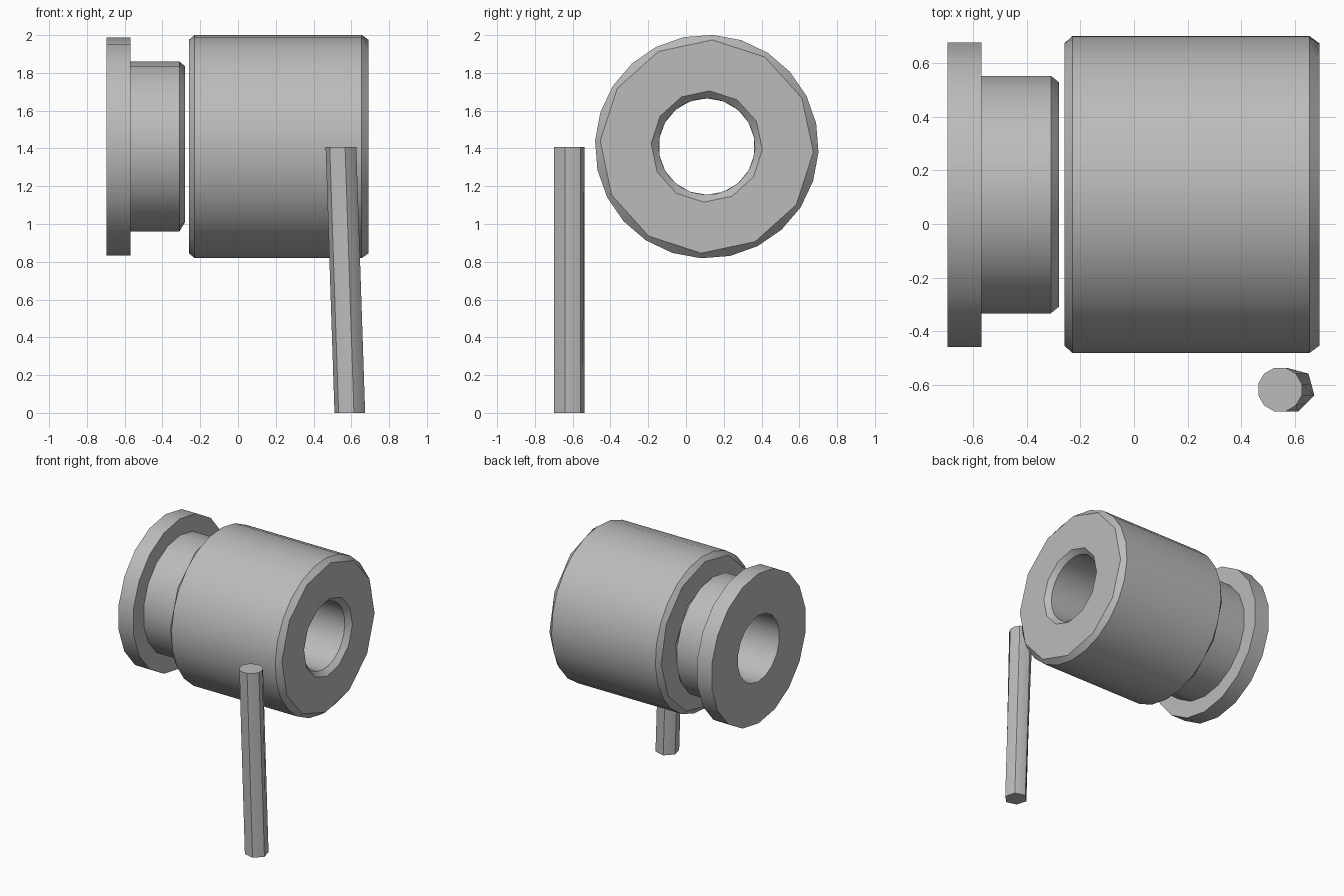
import bpy, bmesh
from math import radians, cos, sin
from mathutils import Vector

cube = bpy.data.objects.get("Cube")
if cube:
    bpy.data.objects.remove(cube, do_unlink=True)

# Single plain grey
GREY = (0.5, 0.5, 0.5, 1.0)
grey = bpy.data.materials.new("plain_grey")
grey.use_nodes = True
grey.diffuse_color = GREY
grey.node_tree.nodes["Principled BSDF"].inputs["Base Color"].default_value = GREY

AXIS_Y, AXIS_Z = 0.11, 1.41


def ring_points(radius, sides, phase, coarse):
    """Circle in 2D; a coarse ring has every other point pulled onto the chord."""
    pts = [Vector((cos(phase + radians(360) * i / sides),
                   sin(phase + radians(360) * i / sides))) * radius
           for i in range(sides)]
    if coarse:
        pts = [p if i % 2 == 0 else (pts[i - 1] + pts[(i + 1) % sides]) / 2
               for i, p in enumerate(pts)]
    return pts


def skin(bm, rings, closed):
    """Join successive rings with faces; closed also joins last to first."""
    for k in range(len(rings) if closed else len(rings) - 1):
        a, b = rings[k], rings[(k + 1) % len(rings)]
        for i in range(len(a)):
            j = (i + 1) % len(a)
            bm.faces.new((a[i], a[j], b[j], b[i]))


def finish(name, bm):
    bmesh.ops.recalc_face_normals(bm, faces=bm.faces)
    mesh = bpy.data.meshes.new(name)
    bm.to_mesh(mesh)
    bm.free()
    mesh.materials.append(grey)
    obj = bpy.data.objects.new(name, mesh)
    bpy.context.collection.objects.link(obj)
    bpy.ops.object.select_all(action="DESELECT")
    bpy.context.view_layer.objects.active = obj
    obj.select_set(True)
    bpy.ops.object.shade_smooth_by_angle(angle=radians(32))


def sleeve(name, profile, sides, phase):
    """Hollow part turned about the x direction from (x, radius, coarse) rows."""
    bm = bmesh.new()
    rings = [[bm.verts.new((x, AXIS_Y + p.x, AXIS_Z + p.y))
              for p in ring_points(r, sides, phase, coarse)]
             for x, r, coarse in profile]
    skin(bm, rings, True)
    finish(name, bm)


# Large chamfered drum with a chamfered bore
sleeve("drum", [(-0.26, 0.565, True), (-0.23, 0.592, False),
                (0.655, 0.592, False), (0.692, 0.565, True),
                (0.692, 0.295, True), (0.655, 0.255, False),
                (-0.23, 0.255, False), (-0.26, 0.295, True)],
       24, radians(-3))

# Flanged collar with a stepped, chamfered hub
sleeve("flanged_collar", [(-0.696, 0.577, False), (-0.57, 0.577, False),
                          (-0.57, 0.45, False), (-0.31, 0.45, False),
                          (-0.28, 0.425, True), (-0.28, 0.255, False),
                          (-0.696, 0.255, False)],
       18, radians(10))

# Leaning pin, round at the top and six-sided at the foot
bm = bmesh.new()
rings = []
for x, z, coarse in ((0.592, 0.0, True), (0.545, 1.408, False)):
    rings.append([bm.verts.new((x + p.x, -0.618 + p.y, z))
                  for p in ring_points(0.084, 12, radians(-15), coarse)])
skin(bm, rings, False)
for ring in rings:
    bm.faces.new(ring)
finish("leaning_pin", bm)
